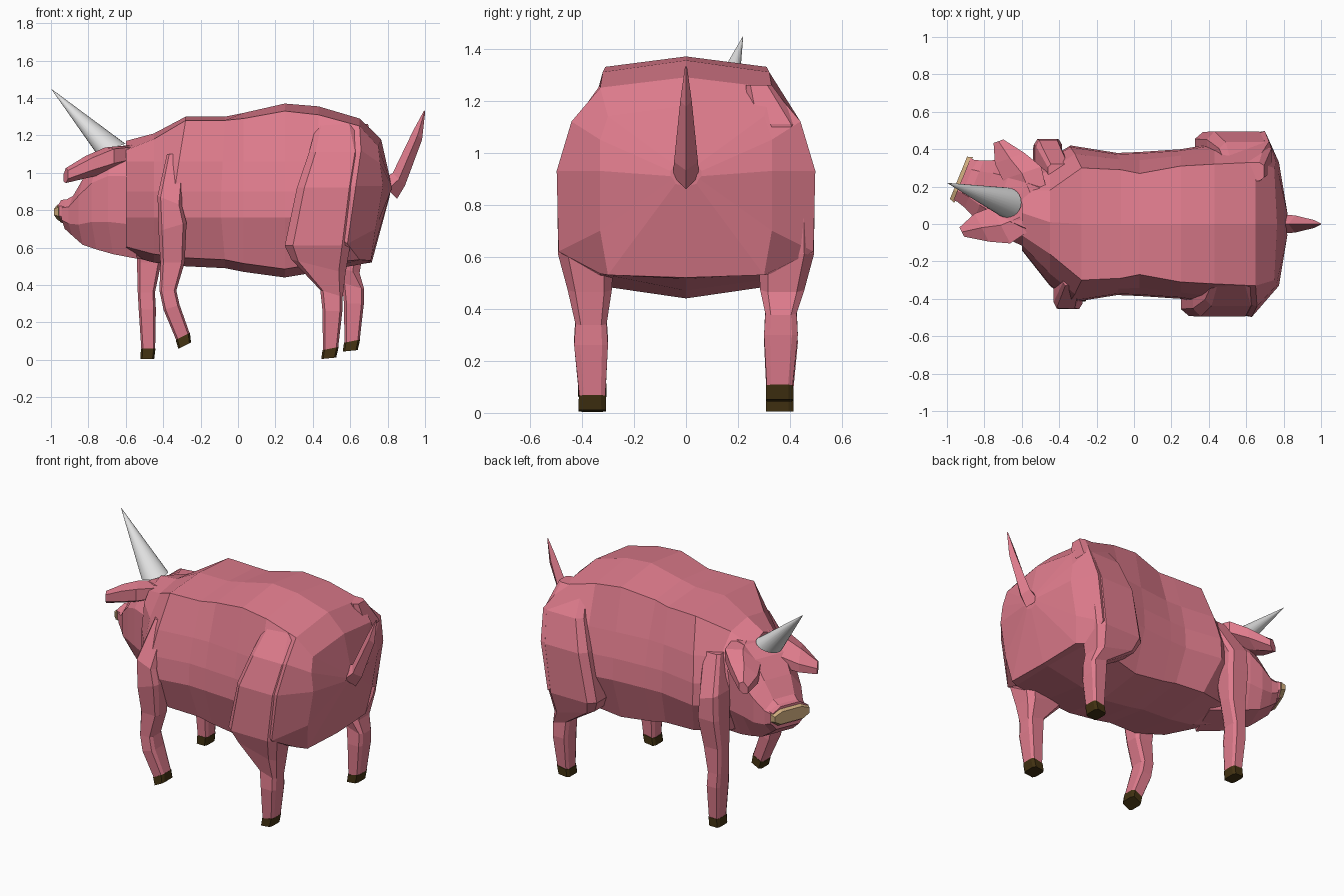
import bpy, bmesh, math
from mathutils import Vector as V


def mat(name, rgb):
    m = bpy.data.materials.new(name)
    m.diffuse_color = (*rgb, 1)
    return m


PINK = mat("pink skin", (0.75, 0.205, 0.27))
HOOF = mat("dark brown hoof", (0.055, 0.032, 0.006))
TAN = mat("tan nose", (0.60, 0.40, 0.20))
GREY = mat("pale grey horn", (0.75, 0.75, 0.75))


def loft(name, rings, material):
    """Skin a list of equal-length point rings and cap both ends."""
    bm = bmesh.new()
    vs = [[bm.verts.new(p) for p in r] for r in rings]
    n = len(vs[0])
    for a, b in zip(vs, vs[1:]):
        for i in range(n):
            j = (i + 1) % n
            bm.faces.new((a[i], a[j], b[j], b[i]))
    bm.faces.new(vs[0])
    bm.faces.new(vs[-1])
    bmesh.ops.recalc_face_normals(bm, faces=bm.faces)
    me = bpy.data.meshes.new(name)
    bm.to_mesh(me)
    bm.free()
    me.materials.append(material)
    ob = bpy.data.objects.new(name, me)
    bpy.context.collection.objects.link(ob)
    return ob


# Body: rings along x (x, y centre, top, edge z, edge w, mid w, low w, bottom, side lean)
BODY = [(-0.60, 0.06, 1.17, 1.12, 0.12, 0.20, 0.13, 0.56, 0),
        (-0.45, 0.01, 1.21, 1.18, 0.17, 0.34, 0.26, 0.52, 0),
        (-0.28, 0.0, 1.30, 1.28, 0.30, 0.42, 0.32, 0.50, -0.06),
        (-0.07, 0.0, 1.30, 1.28, 0.29, 0.38, 0.31, 0.49, -0.02),
        (0.03, 0.0, 1.32, 1.29, 0.27, 0.385, 0.31, 0.47, 0),
        (0.25, 0.0, 1.37, 1.33, 0.31, 0.40, 0.31, 0.44, 0),
        (0.43, 0.0, 1.355, 1.31, 0.32, 0.43, 0.33, 0.47, 0)]
rings = []
for x, yc, zt, ze, we, wm, wl, zb, lean in BODY:
    half = [(x, we, ze), (x + lean * 0.6, we * 0.38 + wm * 0.62, 1.06), (x + lean, wm * 0.98, 0.90),
            (x + lean, wm, 0.76), (x, wl, zb + 0.045)]
    rings.append([V((x, yc, zt))] + [V((p, yc + w, z)) for p, w, z in half]
                 + [V((x, yc, zb))] + [V((p, yc - w, z)) for p, w, z in reversed(half)])


# Rump: bowed rings that close the body; the left side follows the rear-set leg
def rump(pts, shift=0.0):
    def off(x, y, z, s):
        return V((x + shift * s * min(1, max(0, (y - 0.33) / 0.12)), s * y, z))
    return [off(*p, 1) for p in pts] + [off(*p, -1) for p in pts[-2:0:-1]]


rings.append(rump([(0.65, 0, 1.29), (0.65, 0.33, 1.25), (0.69, 0.44, 1.12), (0.665, 0.497, 0.93),
                   (0.62, 0.49, 0.62), (0.65, 0.33, 0.535), (0.68, 0, 0.515)], 0.035))
rings.append(rump([(0.765, 0, 1.18), (0.75, 0.30, 1.14), (0.76, 0.33, 1.05), (0.775, 0.33, 0.93),
                   (0.735, 0.33, 0.70), (0.71, 0.30, 0.53), (0.715, 0, 0.52)]))
rings.append(rump([(0.815, 0, 0.96), (0.815, 0.04, 0.95), (0.82, 0.06, 0.93), (0.82, 0.06, 0.91),
                   (0.815, 0.05, 0.90), (0.81, 0.04, 0.88), (0.81, 0, 0.87)]))
loft("body", rings, PINK)

# Head frame: forward d, sideways s, turned to one side
YAW = math.radians(22)


def H(d, s, z):
    return V((-0.60 - d * math.cos(YAW) + s * math.sin(YAW),
              0.11 + d * math.sin(YAW) + s * math.cos(YAW), z))


def face_ring(d, w, zt, zb):
    zm = (zt + zb) / 2
    right = [(0.55 * w, zt), (w, zm + (zt - zm) * 0.45), (w, zm - (zm - zb) * 0.4), (0.65 * w, zb)]
    return [H(d, s, z) for s, z in right + [(-s, z) for s, z in reversed(right)]]


# Head, snout and nose plate
loft("head", [face_ring(-0.12, 0.21, 1.15, 0.54), face_ring(0.02, 0.205, 1.14, 0.565),
              face_ring(0.12, 0.19, 1.08, 0.59), face_ring(0.205, 0.168, 0.975, 0.615),
              face_ring(0.275, 0.135, 0.875, 0.665), face_ring(0.32, 0.122, 0.855, 0.70)], PINK)
loft("snout", [face_ring(0.27, 0.118, 0.86, 0.71), face_ring(0.345, 0.122, 0.855, 0.735)], PINK)
loft("nose_plate", [face_ring(0.335, 0.132, 0.845, 0.735),
                    face_ring(0.365, 0.122, 0.83, 0.75)], TAN)

# Ears: flattened wedges, one each side
for side, label in ((-1, "right"), (1, "left")):
    er = []
    for d, s, z, w, t in ((-0.02, 0.07, 1.085, 0.09, 0.06), (0.06, 0.15, 1.065, 0.11, 0.07),
                          (0.15, 0.20, 1.03, 0.085, 0.06), (0.24, 0.262, 0.985, 0.028, 0.04)):
        er.append([H(d + a * w * 0.75, side * (s - a * w * 0.65), z + b * t - a * w * 0.25)
                   for a, b in ((1, 0.3), (0, 1), (-1, 0.5), (-1, -0.6), (0, -1), (1, -0.6))])
    loft(label + "_ear", er, PINK)

# Horn: smooth cone leaning from a flat base on the forehead
base, tip = V((-0.68, 0.115, 1.13)), V((-1.0, 0.22, 1.45))
horn_rings = []
for t in (0, 0.996):
    horn_rings.append([base.lerp(tip, t) + (1 - t) * V((0.078 * math.cos(i * math.pi / 12),
                                                        0.08 * math.sin(i * math.pi / 12),
                                                        0.025 * math.cos(i * math.pi / 12)))
                       for i in range(24)])
horn = loft("horn", horn_rings, GREY)
bpy.context.view_layer.objects.active = horn
horn.select_set(True)
bpy.ops.object.shade_smooth_by_angle(angle=math.radians(40))

# Tail: tapering diamond sweep
loft("tail", [[V((x, w, z)), V((x + t, 0, z - t)), V((x, -w, z)), V((x - t, 0, z + t))]
              for x, z, w, t in ((0.80, 0.91, 0.05, 0.05), (0.86, 0.965, 0.046, 0.033),
                                 (0.96, 1.20, 0.022, 0.024), (0.998, 1.33, 0.004, 0.003))], PINK)


# Legs: rings down z (x, y, z, half x, half y); tilt slopes a ring along x
def leg_ring(x, y, z, hx, hy, tilt=0.0):
    return [V((x + a * hx, y + b * hy, z + a * hx * tilt)) for a, b in
            ((1, 0.65), (0.75, 1), (-0.75, 1), (-1, 0.65),
             (-1, -0.65), (-0.75, -1), (0.75, -1), (1, -0.65))]


def leg(name, side, rows, hoof):
    rows = [(r[0], r[1] * side, *r[2:]) for r in rows]
    hoof = (hoof[0], hoof[1] * side, *hoof[2:])
    loft(name, [leg_ring(*r) for r in rows], PINK)
    x, y, z, hx, hy, t = rows[-1]
    loft(name + "_hoof", [leg_ring(x, y, z, hx + 0.002, hy + 0.002, t), leg_ring(*hoof)], HOOF)


leg("right_front_leg", -1,
    [(-0.33, 0.28, 1.10, 0.05, 0.05, 0), (-0.365, 0.36, 0.85, 0.065, 0.09, -0.4),
     (-0.35, 0.37, 0.71, 0.075, 0.085, 0.3), (-0.35, 0.365, 0.52, 0.065, 0.06, 0),
     (-0.375, 0.365, 0.37, 0.045, 0.06, 0), (-0.355, 0.365, 0.28, 0.043, 0.065, 0.3),
     (-0.295, 0.36, 0.125, 0.036, 0.05, 0.5)],
    (-0.285, 0.36, 0.075, 0.034, 0.055, 0.5))
leg("left_front_leg", 1,
    [(-0.40, 0.27, 1.08, 0.06, 0.05, 0), (-0.46, 0.36, 0.85, 0.065, 0.09, -0.3),
     (-0.46, 0.37, 0.71, 0.075, 0.085, 0), (-0.475, 0.365, 0.52, 0.065, 0.06, 0),
     (-0.49, 0.365, 0.36, 0.046, 0.06, 0), (-0.485, 0.365, 0.27, 0.046, 0.065, 0),
     (-0.48, 0.36, 0.06, 0.037, 0.05, 0)],
    (-0.485, 0.36, 0.005, 0.037, 0.053, 0))

# Hind legs: same thigh and shin, the left one set further back and lifted
for name, side, up, low, lift in (("right_hind_leg", -1, 0, 0, 0),
                                  ("left_hind_leg", 1, 0.075, 0.115, 0.04)):
    leg(name, side,
        [(0.52 + up, 0.28, 1.26, 0.10, 0.05, 0), (0.52 + up, 0.34, 1.11, 0.14, 0.098, 0),
         (0.475 + up, 0.37, 0.92, 0.16, 0.125, 0), (0.425 + up, 0.385, 0.61, 0.175, 0.107, 0),
         (0.43 + up, 0.37, 0.50, 0.145, 0.085, -0.25),
         (0.50 + low, 0.365, 0.355 + lift, 0.06, 0.06, -0.3),
         (0.505 + low, 0.365, 0.26 + lift, 0.053, 0.065, 0),
         (0.495 + low, 0.36, 0.06 + lift, 0.041, 0.05, 0.2)],
        (0.485 + low, 0.36, 0.008 + lift, 0.04, 0.053, 0.1))
